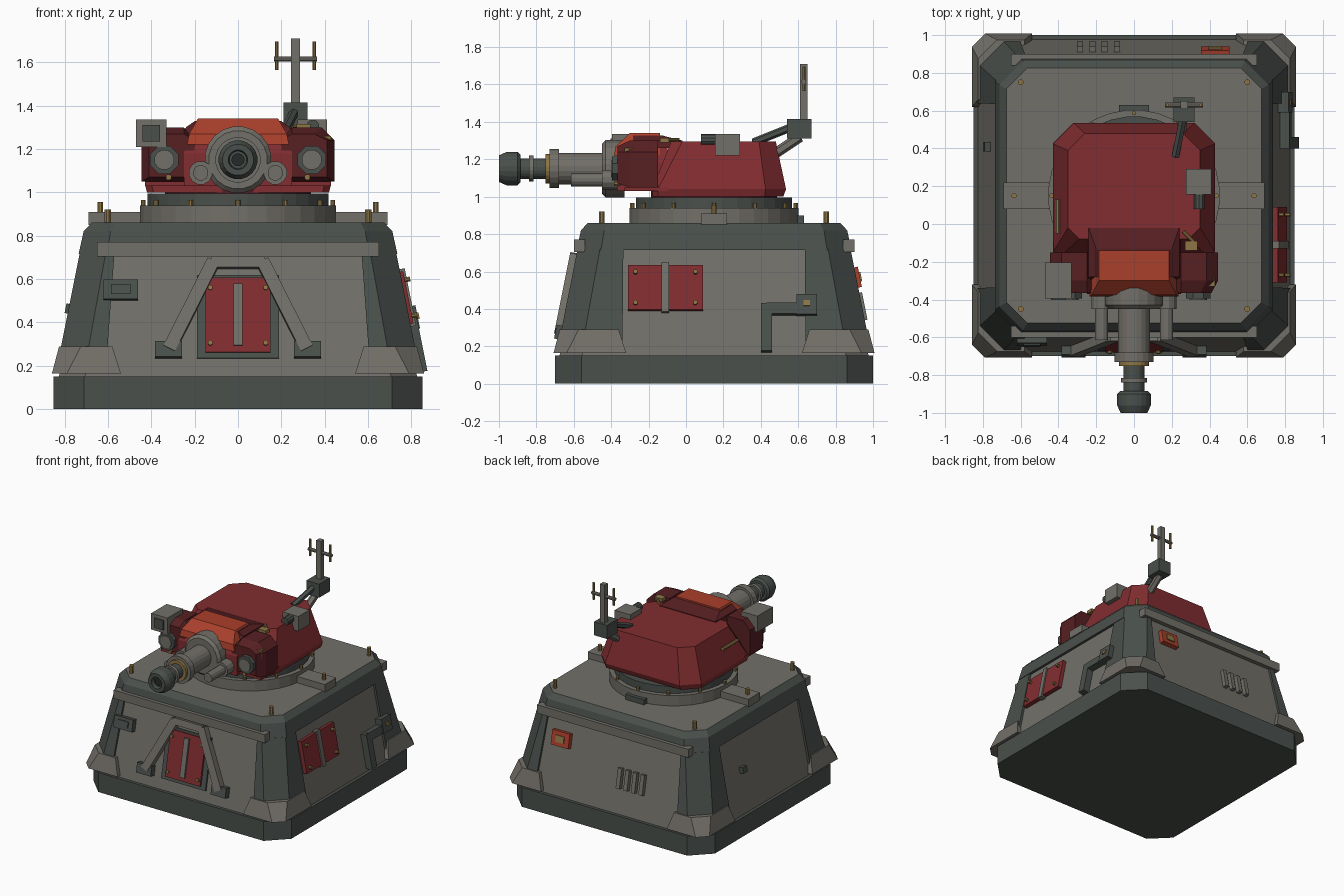
import bpy, bmesh, math
from mathutils import Matrix, Vector

if "Cube" in bpy.data.objects:
    bpy.data.objects.remove(bpy.data.objects["Cube"])

CY = 0.15                      # centre of the bunker along y
SLOPE = 0.2                    # inward lean of the walls


def material(name, rgb):
    m = bpy.data.materials.new(name)
    m.diffuse_color = (*rgb, 1)
    m.use_nodes = True
    m.node_tree.nodes["Principled BSDF"].inputs["Base Color"].default_value = m.diffuse_color
    return m


GREY = material("warm grey", (0.17, 0.16, 0.14))
DARK = material("dark green grey", (0.068, 0.08, 0.072))
RED = material("red", (0.22, 0.026, 0.029))
MAROON = material("maroon", (0.095, 0.014, 0.016))
ORANGE = material("orange red", (0.40, 0.05, 0.025))
GOLD = material("brass", (0.27, 0.18, 0.06))
BLACK = material("bore black", (0.02, 0.023, 0.022))


def finish(name, bm, *mats):
    bmesh.ops.recalc_face_normals(bm, faces=bm.faces)
    me = bpy.data.meshes.new(name)
    bm.to_mesh(me)
    bm.free()
    for m in mats:
        me.materials.append(m)
    ob = bpy.data.objects.new(name, me)
    bpy.context.collection.objects.link(ob)
    return ob


def loft(name, rings, *mats):
    """Skin a closed solid through rings of equal point count."""
    bm = bmesh.new()
    vs = [[bm.verts.new(p) for p in r] for r in rings]
    for a, b in zip(vs, vs[1:]):
        for i in range(len(a)):
            j = (i + 1) % len(a)
            bm.faces.new((a[i], a[j], b[j], b[i]))
    bm.faces.new(vs[0][::-1])
    bm.faces.new(vs[-1])
    return finish(name, bm, *mats)


def octagon(hx, y0, y1, c, z, cf=None):
    """Chamfered rectangle at height z; cf is the chamfer on the front."""
    f = c if cf is None else cf
    return [(hx - f, y0, z), (hx, y0 + f, z), (hx, y1 - c, z), (hx - c, y1, z),
            (c - hx, y1, z), (-hx, y1 - c, z), (-hx, y0 + f, z), (f - hx, y0, z)]


def square(h, c, z):
    return octagon(h, CY - h, CY + h, c, z)


def rect(x0, x1, y0, y1, z):
    return [(x0, y0, z), (x1, y0, z), (x1, y1, z), (x0, y1, z)]


def box(name, x0, x1, y0, y1, z0, z1, mat):
    return loft(name, [rect(x0, x1, y0, y1, z0), rect(x0, x1, y0, y1, z1)], mat)


def lathe(name, base, axis, profile, mat, n=16):
    """Stack of (distance, radius) rings along an axis."""
    q = Vector(axis).to_track_quat('Z', 'Y')
    ring = [(math.cos((i + .5) * math.tau / n), math.sin((i + .5) * math.tau / n)) for i in range(n)]
    return loft(name, [[Vector(base) + q @ Vector((r * c, r * s, d)) for c, s in ring]
                       for d, r in profile], mat)


def rod(name, a, b, r, mat, n=8):
    d = Vector(b) - Vector(a)
    return lathe(name, a, d, [(0, r), (d.length, r)], mat, n)


def wall_matrix(side, u, z):
    """Frame on a leaning wall: x along it, -y outward. Sides: 0 front, 1 right, 2 back, 3 left."""
    h = 0.80 - (z - 0.29) * SLOPE
    return (Matrix.Translation((0, CY, 0)) @ Matrix.Rotation(side * math.pi / 2, 4, 'Z')
            @ Matrix.Translation((u, -h, z)) @ Matrix.Rotation(-math.atan(SLOPE), 4, 'X'))


def plate(name, side, u, z, w, h, depth, mat, roll=0):
    ob = box(name, -w / 2, w / 2, -depth, 0.02, -h / 2, h / 2, mat)
    ob.data.transform(wall_matrix(side, u, z) @ Matrix.Rotation(roll, 4, 'Y'))
    return ob


def bolt(side, u, z, depth):
    ob = rod("wall_bolt", (0, 0, 0), (0, -depth, 0), 0.012, GOLD)
    ob.data.transform(wall_matrix(side, u, z))


# --- bunker: plinth, walls, roof ---
loft("plinth", [square(0.85, 0.14, 0), square(0.85, 0.14, 0.15)], DARK)
loft("walls", [square(0.826, 0.12, 0.15), square(0.71, 0.12, 0.74)], GREY)
roof = loft("roof", [square(0.735, 0.13, 0.715), square(0.712, 0.125, 0.82), square(0.675, 0.11, 0.86)], DARK, GREY)
for f in roof.data.polygons:
    f.material_index = int(f.normal.z > 0.9)
for y0, y1 in ((-0.60, -0.54), (0.84, 0.90)):
    box("eave_beam", -0.65, 0.65, y0, y1, 0.705, 0.77, GREY)


# --- corner pillars and their feet ---
def corner(name, sx, sy, sections, mat):
    loft(name, [[(sx * x, CY + sy * y, z) for x, y in
                 ((h, iy), (h, h - c), (h - c, h), (ix, h), (ix, iy))]
                for z, h, c, ix, iy in sections], mat)


for sx in (-1, 1):
    for sy in (-1, 1):
        corner("corner_pillar", sx, sy, [(0.17, 0.84, 0.13, 0.61, 0.49), (0.72, 0.73, 0.12, 0.57, 0.485)], DARK)
        corner("pillar_foot", sx, sy, [(0.165, 0.858, 0.07, 0.54, 0.47), (0.29, 0.825, 0.10, 0.58, 0.51)], GREY)
        rod("roof_bolt", (0.6 * sx, CY + 0.6 * sy, 0.85), (0.6 * sx, CY + 0.6 * sy, 0.92), 0.016, GOLD)
    x0, x1 = sorted((0.45 * sx, 0.69 * sx))
    box("roof_pad", x0, x1, 0.08, 0.22, 0.85, 0.91, GREY)
    rod("pad_bolt", (0.635 * sx, CY, 0.9), (0.635 * sx, CY, 0.955), 0.014, GOLD)

# --- front door with sloping braces ---
plate("door_frame", 0, 0, 0.425, 0.38, 0.39, 0.012, DARK)
plate("door", 0, 0, 0.43, 0.30, 0.35, 0.025, RED)
plate("door_bar", 0, 0, 0.43, 0.04, 0.29, 0.04, GREY)
plate("door_lintel", 0, 0, 0.67, 0.25, 0.05, 0.05, GREY)
for s in (-1, 1):
    plate("door_brace", 0, 0.215 * s, 0.475, 0.06, 0.46, 0.05, GREY, -0.46 * s)
    plate("brace_foot", 0, 0.32 * s, 0.27, 0.125, 0.075, 0.045, DARK)
    for z in (0.30, 0.555):
        bolt(0, 0.128 * s, z, 0.04)
plate("front_box", 0, -0.54, 0.545, 0.16, 0.09, 0.04, DARK)
plate("front_box_lid", 0, -0.54, 0.545, 0.09, 0.045, 0.048, DARK)

# --- right wall: hatch and pipe ---
plate("side_hatch", 1, -0.26, 0.51, 0.40, 0.245, 0.03, RED)
plate("hatch_bar", 1, -0.26, 0.51, 0.04, 0.27, 0.04, GREY)
for u in (-0.42, -0.10):
    for z in (0.425, 0.59):
        bolt(1, u, z, 0.055)
plate("pipe_box", 1, 0.495, 0.415, 0.11, 0.11, 0.055, DARK)
plate("pipe_box_badge", 1, 0.495, 0.42, 0.035, 0.03, 0.062, GOLD)
plate("pipe_run", 1, 0.37, 0.395, 0.18, 0.06, 0.05, DARK)
plate("pipe_drop", 1, 0.28, 0.295, 0.06, 0.26, 0.05, DARK)

# --- back wall: lamp box and vents; left wall: small socket ---
plate("back_lamp", 2, -0.43, 0.565, 0.15, 0.11, 0.035, ORANGE)
plate("back_lamp_plate", 2, -0.43, 0.565, 0.07, 0.05, 0.043, GOLD)
for i in range(4):
    plate("vent_slat", 2, 0.09 + 0.065 * i, 0.41, 0.032, 0.15, 0.03, GREY)
plate("left_socket", 3, -0.26, 0.46, 0.05, 0.045, 0.03, DARK)

# --- turret ring ---
lathe("ring_base", (0, CY, 0.85), (0, 0, 1), [(0, 0.455), (0.09, 0.455)], GREY, 32)
lathe("ring_top", (0, CY, 0.94), (0, 0, 1), [(0, 0.42), (0.055, 0.42)], DARK, 32)
lathe("turret_neck", (0, CY, 0.99), (0, 0, 1), [(0, 0.34), (0.05, 0.34)], MAROON, 24)
for i in range(12):
    a = i * math.tau / 12
    p = (0.437 * math.cos(a), CY + 0.437 * math.sin(a))
    rod("ring_bolt", (*p, 0.93), (*p, 0.965), 0.012, GOLD)
box("ring_stop", -0.08, 0.08, 0.56, 0.63, 0.86, 0.90, DARK)

# --- turret shell, cheeks and hood ---
loft("turret_shell", [octagon(0.42, -0.18, 0.52, 0.10, 1.0, 0.03), octagon(0.43, -0.18, 0.535, 0.11, 1.04, 0.03),
                      octagon(0.35, -0.08, 0.48, 0.09, 1.295, 0.06)], RED)
loft("turret_nose", [rect(-0.25, 0.25, -0.37, -0.1, 1.03), rect(-0.25, 0.25, -0.37, -0.1, 1.18),
                     rect(-0.21, 0.21, -0.33, -0.1, 1.29)], RED)
box("nose_skirt", -0.43, 0.43, -0.33, -0.1, 1.03, 1.05, RED)
for s in (-1, 1):
    loft("cheek", [[(s * x, y, z) for x, z in ((0.20, z0), (x1, z0), (x1, 1.24), (x1 - 0.06, z1), (0.25, z1), (0.20, 1.24))]
                   for y, x1, z0, z1 in ((-0.15, 0.445, 1.05, 1.30), (-0.30, 0.445, 1.05, 1.30), (-0.365, 0.41, 1.07, 1.27))], MAROON)
    lathe("headlight", (s * 0.34, -0.35, 1.15), (0, -1, 0), [(0, 0.07), (0.045, 0.07)], DARK, 8)
    lathe("headlight_lens", (s * 0.34, -0.39, 1.15), (0, -1, 0), [(0, 0.047), (0.012, 0.047)], GREY, 12)
    rod("cheek_bolt", (s * 0.32, -0.35, 1.07), (s * 0.32, -0.385, 1.07), 0.014, GOLD)
loft("hood_back", [rect(-0.25, 0.25, -0.30, -0.02, 1.26), rect(-0.24, 0.24, -0.28, -0.02, 1.30),
                   rect(-0.20, 0.20, -0.28, -0.13, 1.328)], MAROON)
loft("hood", [rect(-0.235, 0.235, -0.385, -0.14, 1.22), rect(-0.225, 0.225, -0.375, -0.14, 1.27),
              rect(-0.185, 0.185, -0.30, -0.14, 1.34)], ORANGE)

# --- gun, from mantlet to muzzle ---
G = (0, 0, 1.15)
for name, prof, mat in (
        ("mantlet", [(0.33, 0.155), (0.43, 0.155), (0.45, 0.135)], GREY),
        ("gun_sleeve", [(0.44, 0.085), (0.69, 0.085)], GREY),
        ("sleeve_collar", [(0.68, 0.105), (0.73, 0.105)], GREY),
        ("brass_band", [(0.73, 0.08), (0.752, 0.08)], GOLD),
        ("barrel", [(0.75, 0.056), (0.90, 0.056)], DARK),
        ("barrel_ring", [(0.815, 0.07), (0.84, 0.07)], GREY),
        ("muzzle", [(0.885, 0.075), (0.90, 0.09), (0.96, 0.09), (1.0, 0.072), (1.0, 0.045), (0.97, 0.04)], DARK),
        ("bore", [(0.96, 0.03), (0.978, 0.03)], BLACK)):
    lathe(name, G, (0, -1, 0), prof, mat, 20)
for s in (-1, 1):
    lathe("recoil_cylinder", (s * 0.172, -0.33, 1.09), (0, -1, 0),
          [(0, 0.055), (0.12, 0.055), (0.12, 0.036), (0.285, 0.036)], GREY, 12)

# --- turret fittings ---
box("left_sight", -0.47, -0.33, -0.395, -0.205, 1.21, 1.335, GREY)
box("left_sight_window", -0.44, -0.36, -0.403, -0.39, 1.235, 1.31, DARK)
box("right_sensor", 0.275, 0.41, 0.155, 0.29, 1.22, 1.335, GREY)
rod("sensor_tube", (0.345, 0.16, 1.305), (0.345, 0.08, 1.305), 0.03, DARK, 10)
rod("left_grab_rail", (-0.405, -0.05, 1.19), (-0.405, 0.13, 1.19), 0.014, GOLD)
box("right_tab", 0.27, 0.335, -0.14, -0.09, 1.29, 1.315, GOLD)
rod("tab_lever", (0.26, -0.04, 1.305), (0.32, -0.10, 1.305), 0.01, GOLD)
box("cheek_tab", 0.395, 0.43, -0.33, -0.28, 1.19, 1.26, GOLD)

# --- antenna on its rear bracket ---
rod("bracket_upper", (0.22, 0.36, 1.29), (0.26, 0.56, 1.37), 0.022, DARK, 6)
rod("bracket_lower", (0.25, 0.46, 1.22), (0.26, 0.61, 1.32), 0.028, GREY, 6)
box("antenna_base", 0.21, 0.32, 0.54, 0.67, 1.31, 1.415, DARK)
box("antenna_mast", 0.245, 0.285, 0.61, 0.65, 1.41, 1.71, GREY)
rod("antenna_crossbar", (0.165, 0.63, 1.615), (0.365, 0.63, 1.615), 0.013, GREY)
for x in (0.178, 0.352):
    rod("antenna_tip", (x, 0.63, 1.565), (x, 0.63, 1.695), 0.009, GOLD)
